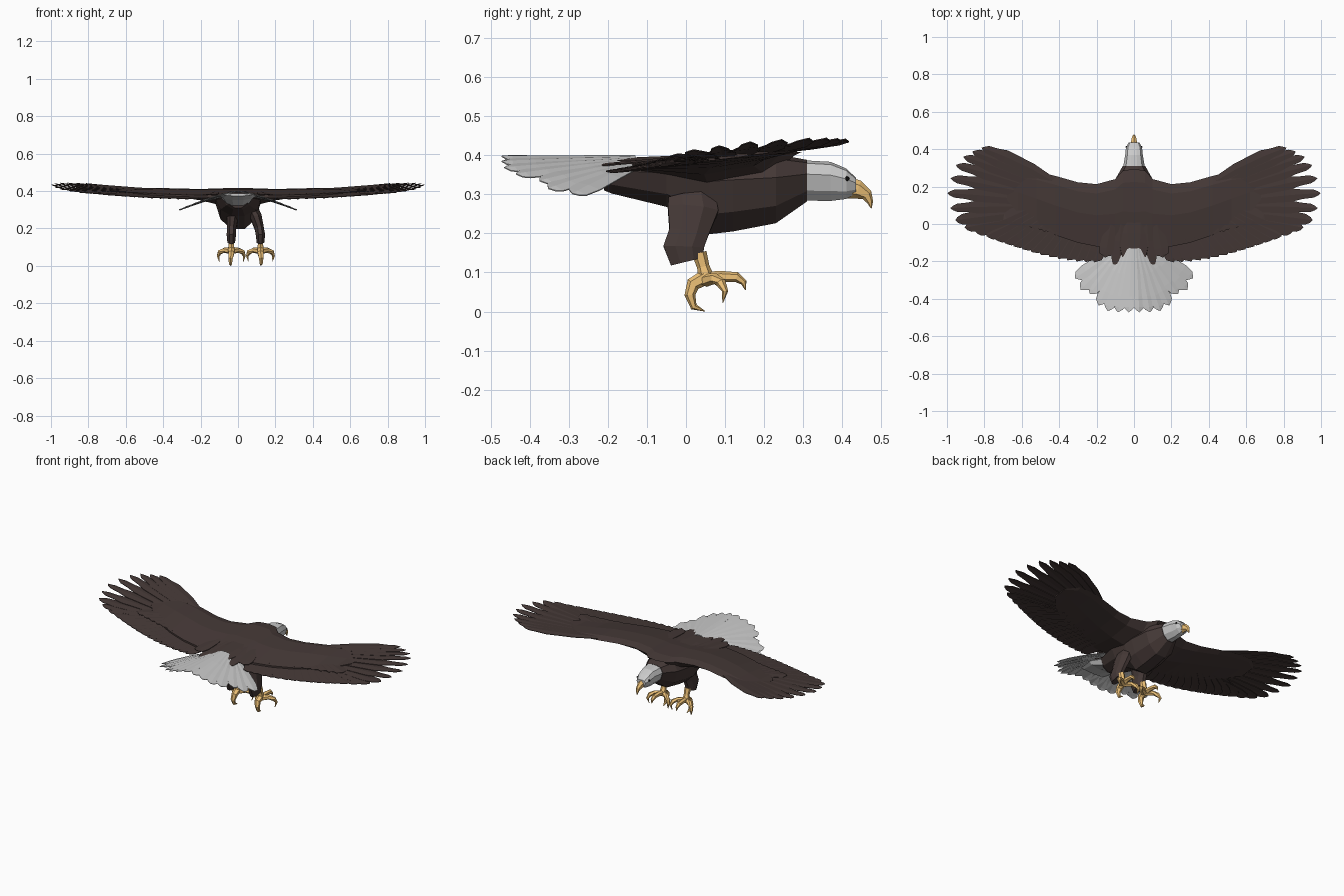
import bpy, bmesh, math
from mathutils import Vector

if "Cube" in bpy.data.objects:
    bpy.data.objects.remove(bpy.data.objects["Cube"])


def mat(name, col):
    m = bpy.data.materials.new(name)
    m.diffuse_color = (*col, 1)
    m.use_nodes = True
    m.node_tree.nodes["Principled BSDF"].inputs["Base Color"].default_value = m.diffuse_color
    return m


BROWN = mat("brown", (0.06, 0.041, 0.038))
WHITE = mat("white", (0.62, 0.62, 0.62))
YELLOW = mat("yellow", (0.88, 0.55, 0.19))
BLACK = mat("black", (0.01, 0.01, 0.01))


def finish(bm, name, m, mirror=False, thick=0, recalc=True):
    if recalc:
        bmesh.ops.recalc_face_normals(bm, faces=bm.faces[:])
    me = bpy.data.meshes.new(name)
    bm.to_mesh(me)
    bm.free()
    me.materials.append(m)
    ob = bpy.data.objects.new(name, me)
    bpy.context.collection.objects.link(ob)
    if thick:
        s = ob.modifiers.new("thickness", 'SOLIDIFY')
        s.thickness, s.offset = thick, 0
    if mirror:
        ob.modifiers.new("mirror", 'MIRROR')
    return ob


def loft(bm, rings, caps=True):
    vs = [[bm.verts.new(p) for p in r] for r in rings]
    n = len(vs[0])
    for a, b in zip(vs, vs[1:]):
        for i in range(n):
            j = (i + 1) % n
            bm.faces.new((a[i], a[j], b[j], b[i]))
    if caps:
        bm.faces.new(vs[0])
        bm.faces.new(vs[-1])


def tube(bm, pts, radii, n=6, sx=1.0):
    pts = [Vector(p) for p in pts]
    rings = []
    for i, p in enumerate(pts):
        t = (pts[min(i + 1, len(pts) - 1)] - pts[max(i - 1, 0)]).normalized()
        u = Vector((1, 0, 0))
        u = (u - t * t.dot(u)).normalized()
        v = t.cross(u)
        angs = [2 * math.pi * (k + 0.5) / n for k in range(n)]
        rings.append([p + radii[i] * (u * math.cos(a) * sx + v * math.sin(a)) for a in angs])
    loft(bm, rings)


def body_ring(y, top, bot, w):
    half = [(0.3, 1), (0.75, 0.93), (1, 0.66), (0.78, 0.25), (0.3, 0)]
    side = [(w * a, y, bot + (top - bot) * b) for a, b in half]
    return side + [(-x, yy, z) for x, yy, z in reversed(side)]


BROAD = ((0, 0.45), (0.4, 0.85), (0.75, 1), (0.92, 0.78), (1, 0.42))
SLIM = ((0, 0.5), (0.35, 0.85), (0.7, 1), (0.82, 0.7), (0.93, 0.6), (1, 0.28))


def feather(bm, base, tip, w, zf, dz=0.0, shape=BROAD, bend=0.0):
    b, t = Vector(base), Vector(tip)
    d = (t - b).normalized()
    perp = Vector((-d.y, d.x))
    rows = []
    for s, k in shape:
        c = b.lerp(t, s) + perp * bend * 4 * s * (1 - s)
        row = []
        for e in (1, 0, -1):
            q = c + perp * (e * k * w / 2)
            if s == 1 and e:
                q -= d * 0.012
            row.append(bm.verts.new((q.x, q.y, zf(q.x, q.y) + dz + (0.003 if e == 0 else -0.002 * e))))
        rows.append(row)
    for r, q in zip(rows, rows[1:]):
        for i in (0, 1):
            bm.faces.new((r[i], r[i + 1], q[i + 1], q[i]))


def wing_z(x, y):
    return 0.381 + 0.09 * y + 0.035 * x ** 4


def tail_z(x, y):
    return 0.397 - 0.085 * (abs(x) / 0.31) ** 1.4


# body and neck
bm = bmesh.new()
loft(bm, [body_ring(*r) for r in (
    (-0.21, 0.388, 0.31, 0.06), (-0.19, 0.392, 0.302, 0.08), (-0.05, 0.398, 0.268, 0.12),
    (0.06, 0.402, 0.198, 0.12), (0.12, 0.405, 0.205, 0.12), (0.23, 0.403, 0.226, 0.105),
    (0.31, 0.388, 0.282, 0.06))])
finish(bm, "body", BROWN)

# head
bm = bmesh.new()
loft(bm, [body_ring(*r) for r in (
    (0.30, 0.387, 0.284, 0.059), (0.37, 0.383, 0.283, 0.047),
    (0.41, 0.366, 0.288, 0.043), (0.435, 0.342, 0.302, 0.03))])
finish(bm, "head", WHITE)

# hooked beak
bm = bmesh.new()
tube(bm, [(0, 0.405, 0.318), (0, 0.44, 0.312), (0, 0.463, 0.298), (0, 0.471, 0.28), (0, 0.474, 0.264)],
     [0.029, 0.024, 0.015, 0.008, 0.001], 6, 0.75)
finish(bm, "beak", YELLOW)

# eyes
bm = bmesh.new()
bmesh.ops.create_icosphere(bm, subdivisions=1, radius=0.007)
bmesh.ops.translate(bm, verts=bm.verts[:], vec=(0.039, 0.412, 0.34))
finish(bm, "eyes", BLACK, mirror=True)

# wing arm: thick surface from shoulder to wrist (x, leading y, trailing y, depth below)
bm = bmesh.new()
rings = []
for x, le, te, dep in ((0, 0.295, -0.17, 0.03), (0.06, 0.285, -0.15, 0.06), (0.1, 0.24, -0.13, 0.06),
                       (0.2, 0.213, -0.12, 0.035), (0.3, 0.223, -0.10, 0.02), (0.42, 0.257, -0.06, 0.012),
                       (0.52, 0.28, -0.01, 0.008), (0.62, 0.28, 0.06, 0.006), (0.68, 0.22, 0.13, 0.003)):
    ring = []
    hump = min(1, (0.72 - x) / 0.3)
    for t, h in ((0, 0), (0.15, 0.016 * hump), (0.5, 0.022 * hump), (1, 0.008),
                 (1, -0.006), (0.5, -dep), (0.12, -dep * 0.7)):
        y = le + (te - le) * t
        ring.append((x, y, wing_z(x, y) + h))
    rings.append(ring)
loft(bm, rings, caps=False)
bm.faces.new([v for v in bm.verts][-7:])
finish(bm, "wing_arms", BROWN, mirror=True)

# primary flight feathers, fanned from the wrist, with separated tips
bm = bmesh.new()
tips = [(0.815, 0.408), (0.865, 0.388), (0.912, 0.36), (0.952, 0.315), (0.98, 0.245),
        (0.998, 0.165), (0.982, 0.085), (0.955, 0.02), (0.905, -0.02), (0.85, -0.04)]
for i, t in enumerate(tips):
    f = i / 9
    base = (0.41 + 0.1 * f, 0.214 - 0.181 * f)
    feather(bm, base, t, 0.072, wing_z, 0.005 - 0.0009 * i, SLIM if i < 7 else BROAD, 0.014 * (1 - f))
finish(bm, "primary_feathers", BROWN, mirror=True, thick=0.003, recalc=False)

# secondary flight feathers along the trailing edge
bm = bmesh.new()
N = 13
for i in range(N):
    f = i / (N - 1)
    x = 0.79 - 0.58 * f
    y = -0.065 - 0.14 * math.sin(f * math.pi / 2)
    feather(bm, (0.50 - 0.36 * f, 0.08 - 0.03 * f), (x, y), 0.085, wing_z, -0.002 - 0.0004 * i)
for b, t in (((0.12, 0.02), (0.155, -0.18)), ((0.07, 0.0), (0.085, -0.232)), ((0.03, 0.0), (0.03, -0.185))):
    feather(bm, b, t, 0.08, wing_z, 0.013)
finish(bm, "secondary_feathers", BROWN, mirror=True, thick=0.003, recalc=False)

# covert feathers overlapping the flight feathers
bm = bmesh.new()
for i in range(12):
    f = i / 11
    feather(bm, (0.48 - 0.34 * f, 0.12 - 0.06 * f), (0.70 - 0.52 * f, 0.02 - 0.13 * f), 0.08, wing_z, 0.006)
finish(bm, "covert_feathers", BROWN, mirror=True, thick=0.002, recalc=False)

# tail fan
bm = bmesh.new()
tail = [(0.028, -0.472), (0.085, -0.472), (0.14, -0.465), (0.188, -0.435),
        (0.235, -0.375), (0.285, -0.352), (0.315, -0.29)]
for i, t in enumerate(tail):
    feather(bm, (0.012 + 0.011 * i, -0.13), t, 0.072, tail_z, -0.002 * i)
finish(bm, "tail_feathers", WHITE, mirror=True, thick=0.003, recalc=False)

# tapering root under the tail
bm = bmesh.new()
loft(bm, [body_ring(*r) for r in ((-0.19, 0.388, 0.312, 0.075), (-0.27, 0.388, 0.352, 0.1),
                                  (-0.36, 0.386, 0.374, 0.08))])
finish(bm, "tail_root", WHITE)

# legs, set slightly off centre
for side, cx, k in (("left", -0.036, -1), ("right", 0.12, 1)):
    bm = bmesh.new()
    tube(bm, [(cx * 0.7, 0.015, 0.295), (cx * 0.8, 0.018, 0.262), (cx * 0.95, 0.006, 0.2),
              (cx, -0.006, 0.165), (cx, 0.003, 0.128)],
         [0.064, 0.07, 0.054, 0.056, 0.046], 8, 0.48)
    finish(bm, side + "_thigh", BROWN)

    bm = bmesh.new()
    # shank
    tube(bm, [(cx, 0.034, 0.15), (cx, 0.044, 0.115), (cx, 0.055, 0.075)], [0.019, 0.016, 0.022])
    # front toe with claw
    tube(bm, [(cx, 0.05, 0.085), (cx + 0.004 * k, 0.09, 0.09), (cx + 0.006 * k, 0.13, 0.088),
              (cx + 0.006 * k, 0.148, 0.074), (cx + 0.006 * k, 0.152, 0.055)],
         [0.017, 0.014, 0.013, 0.008, 0.001])
    # side toes with claws
    for s in (-1, 1):
        tube(bm, [(cx + s * 0.004, 0.05, 0.08), (cx + s * 0.038, 0.075, 0.084), (cx + s * 0.062, 0.09, 0.073),
                  (cx + s * 0.07, 0.1, 0.052), (cx + s * 0.064, 0.094, 0.022)],
             [0.017, 0.014, 0.013, 0.008, 0.001])
    # rear toe with claw
    tube(bm, [(cx, 0.05, 0.088), (cx, 0.018, 0.07), (cx + 0.004 * k, 0.01, 0.042),
              (cx + 0.004 * k, 0.02, 0.012), (cx + 0.002 * k, 0.048, 0.001)],
         [0.02, 0.018, 0.014, 0.009, 0.001])
    finish(bm, side + "_foot", YELLOW)
